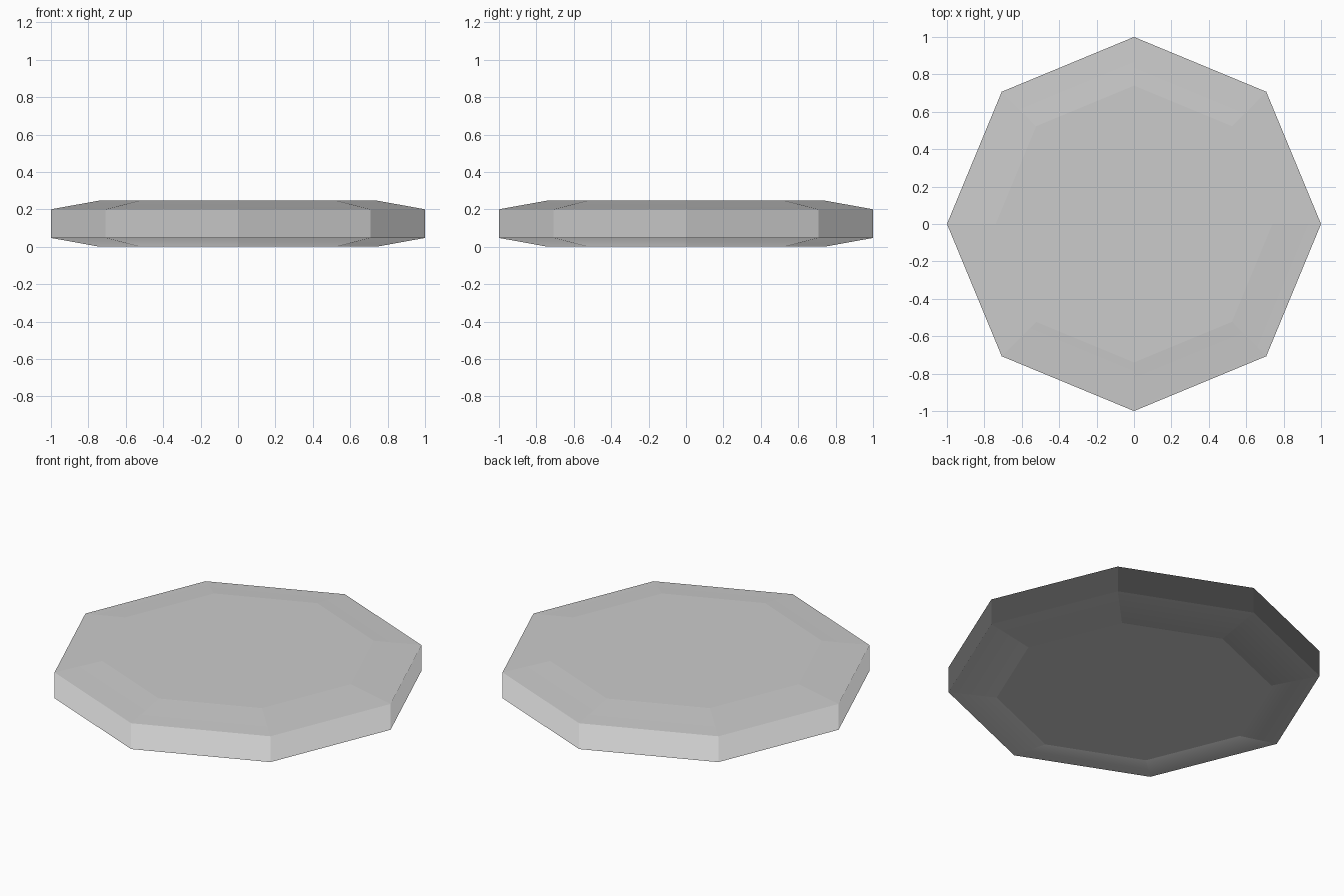
import bpy, bmesh
from math import cos, sin, tau

cube = bpy.data.objects.get("Cube")
if cube:
    bpy.data.objects.remove(cube, do_unlink=True)

# Single plain grey
grey = bpy.data.materials.new("plain grey")
grey.use_nodes = True
colour = (0.6, 0.6, 0.6, 1)
grey.diffuse_color = colour
grey.node_tree.nodes["Principled BSDF"].inputs["Base Color"].default_value = colour

# Octagonal slab with shallow sloping shoulders above and below
SIDES = 8
PROFILE = [(0.74, 0.0), (1.0, 0.047), (1.0, 0.2), (0.74, 0.247)]  # radius, height
bm = bmesh.new()
rings = [[bm.verts.new((r * cos(tau * i / SIDES), r * sin(tau * i / SIDES), z))
          for i in range(SIDES)] for r, z in PROFILE]
for low, high in zip(rings, rings[1:]):
    for i in range(SIDES):
        j = (i + 1) % SIDES
        bm.faces.new((low[i], low[j], high[j], high[i]))
caps = [bm.faces.new(rings[0][::-1]), bm.faces.new(rings[-1])]

# Support borders keep the faces flat while the edges shade softly
walls = [f for f in bm.faces if f not in caps]
bmesh.ops.inset_individual(bm, faces=walls, thickness=0.03, use_even_offset=True)
bmesh.ops.inset_individual(bm, faces=caps, thickness=0.04, use_even_offset=True)
bmesh.ops.recalc_face_normals(bm, faces=bm.faces)
for f in bm.faces:
    f.smooth = True

mesh = bpy.data.meshes.new("octagonal_slab")
bm.to_mesh(mesh)
bm.free()
mesh.materials.append(grey)
slab = bpy.data.objects.new("octagonal_slab", mesh)
bpy.context.collection.objects.link(slab)
